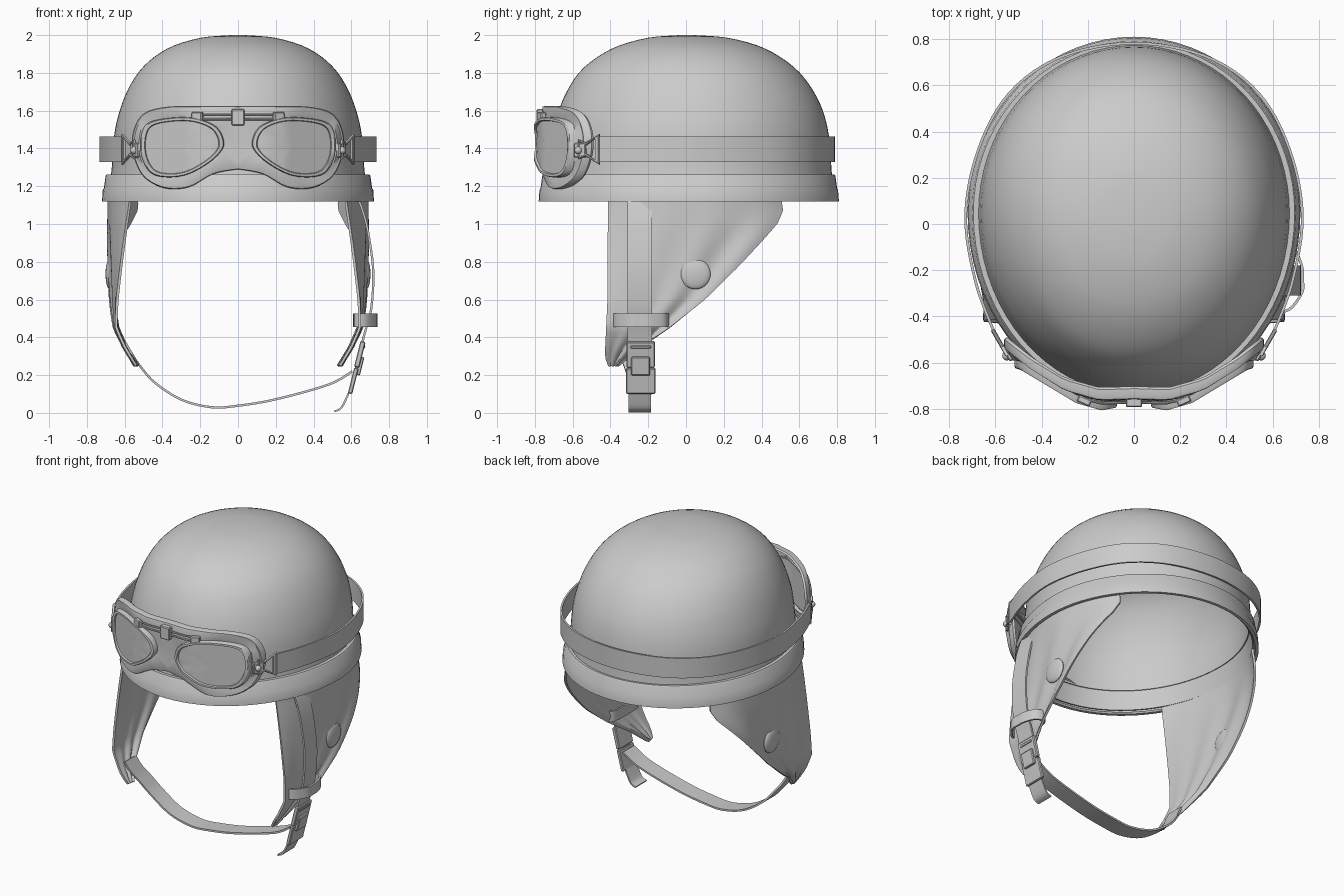
import bpy, bmesh, math
from mathutils import Vector

cube = bpy.data.objects.get("Cube")
if cube:
    bpy.data.objects.remove(cube, do_unlink=True)
made = []


def finish(name, bm, thickness=0.0, mirror=False):
    """Turn a bmesh into an object, optionally thickened or mirrored."""
    if mirror:
        seam = [f for f in bm.faces if all(abs(v.co.x) < .001 for v in f.verts)]
        bmesh.ops.delete(bm, geom=seam, context='FACES')
    bmesh.ops.recalc_face_normals(bm, faces=bm.faces)
    mesh = bpy.data.meshes.new(name)
    bm.to_mesh(mesh)
    bm.free()
    ob = bpy.data.objects.new(name, mesh)
    bpy.context.collection.objects.link(ob)
    if mirror:
        ob.modifiers.new("Mirror", 'MIRROR').use_clip = True
    if thickness:
        mod = ob.modifiers.new("Solidify", 'SOLIDIFY')
        mod.thickness, mod.offset = thickness, 0
    made.append(ob)
    return ob


def smooth(points, steps=5, closed=False):
    """Catmull-Rom curve through the points."""
    pts = [Vector(p) for p in points]
    n, out = len(pts), []
    for i in range(n if closed else n - 1):
        a, b, c, d = [pts[k % n] if closed else pts[min(max(k, 0), n - 1)]
                      for k in (i - 1, i, i + 1, i + 2)]
        for s in range(steps):
            t = s / steps
            out.append(b + (c - a) * t / 2 + (a * 2 - b * 5 + c * 4 - d) * t * t / 2
                       + (b * 3 - a - c * 3 + d) * t ** 3 / 2)
    return out if closed else out + [pts[-1]]


def interp(table, v):
    """Linear lookup in an ascending table of pairs."""
    if v <= table[0][0]:
        return table[0][1]
    for (a, p), (b, q) in zip(table, table[1:]):
        if v <= b:
            return p + (q - p) * (v - a) / (b - a)
    return table[-1][1]


def skin(name, rows, closed=True, cap=False, **options):
    """Bridge successive rows of points with quads."""
    bm = bmesh.new()
    grid = [[bm.verts.new(p) for p in row] for row in rows]
    n = len(rows[0])
    for a, b in zip(grid, grid[1:]):
        for i in range(n if closed else n - 1):
            j = (i + 1) % n
            bm.faces.new((a[i], a[j], b[j], b[i]))
    if cap:
        bm.faces.new(grid[-1])
    return finish(name, bm, **options)


def ribbon(name, path, width, across, thickness=0.012, closed=False):
    """Flat webbing that follows a path."""
    mid, half = smooth(path, 6, closed), Vector(across) * width / 2
    return skin(name, [[p - half for p in mid], [p + half for p in mid]],
                closed=closed, thickness=thickness)


def box(name, centre, size, tilt=(0, 0, 0)):
    bm = bmesh.new()
    bmesh.ops.create_cube(bm, size=1)
    bmesh.ops.scale(bm, vec=size, verts=bm.verts)
    bmesh.ops.bevel(bm, geom=bm.edges[:], offset=.005, segments=1, affect='EDGES')
    ob = finish(name, bm)
    ob.location, ob.rotation_euler = centre, tilt


def ball(name, centre, scale):
    bm = bmesh.new()
    bmesh.ops.create_uvsphere(bm, u_segments=24, v_segments=14, radius=1)
    bmesh.ops.scale(bm, vec=scale, verts=bm.verts)
    finish(name, bm).location = centre


def wire(name, points, radius, closed=False):
    """Round bar bent along the points."""
    data = bpy.data.curves.new(name, 'CURVE')
    data.dimensions, data.bevel_depth, data.bevel_resolution = '3D', radius, 2
    data.use_fill_caps = True
    spline = data.splines.new('POLY')
    spline.points.add(len(points) - 1)
    for p, co in zip(spline.points, points):
        p.co = (*co, 1)
    spline.use_cyclic_u = closed
    ob = bpy.data.objects.new(name, data)
    bpy.context.collection.objects.link(ob)
    made.append(ob)


def oval(z, half, front, back, sides=72):
    """Egg-shaped ring, widest a little behind the middle."""
    mid, ring = 0.07 * half, []
    for i in range(sides):
        t = math.tau * i / sides
        reach = back - mid if math.sin(t) > 0 else mid - front
        ring.append((half * math.cos(t), mid + reach * math.sin(t), z))
    return ring


# Domed shell: height, half width, front, back
dome = [(1.14, .685, -.75, .78), (1.28, .664, -.725, .765), (1.4, .656, -.71, .758),
        (1.5, .645, -.695, .745), (1.6, .62, -.668, .718), (1.7, .582, -.625, .67),
        (1.8, .522, -.56, .595), (1.88, .44, -.465, .495), (1.94, .335, -.35, .375),
        (1.98, .195, -.2, .22), (1.992, .07, -.07, .08), (1.994, .012, -.012, .014)]
skin("shell", [oval(*p) for p in smooth(dome, 3)], cap=True, thickness=0.012)

# Stepped rim band
rim = [(1.13, .69, -.75, .78), (1.12, .7, -.76, .79), (1.12, .72, -.78, .81),
       (1.18, .716, -.776, .805), (1.19, .71, -.77, .8), (1.255, .701, -.761, .791),
       (1.262, .695, -.755, .786), (1.262, .655, -.715, .75)]
skin("rim_band", [oval(*p) for p in rim])

# Ear flaps hanging inside the rim
back_edge = [(.25, -.36), (.35, -.24), (.44, -.1), (.6, .1), (.78, .28),
             (.91, .4), (1, .48), (1.07, .51), (1.14, .5)]
front_edge = [(.25, -.41), (.3, -.43), (.6, -.415), (1.14, -.41)]
flat_side = [(.25, .54), (.35, .6), (.45, .645), (.6, .66), (1, .675)]


def flap_x(y, z):
    w = min(max((1.12 - z) / .67, 0), 1)
    curved = .685 * math.sqrt(1 - ((y - .05) / (.72 if y > .05 else .83)) ** 2)
    return curved * (1 - w) + interp(flat_side, z) * w


def flap_row(side, z):
    lo, hi, row = interp(front_edge, z), interp(back_edge, z), []
    for i in range(33):
        u = i / 32
        y = lo + (hi - lo) * u
        fold = .012 * u * math.sin(u * 19 + z * 3) * min(1, (1.14 - z) * 4)
        row.append((side * (flap_x(y, z) + fold), y, z))
    return row


for side, label in ((1, "left"), (-1, "right")):
    rows = [flap_row(side, .25 + .89 * k / 26) for k in range(27)]
    skin(label + "_ear_flap", rows, closed=False, thickness=.014)
    ball(label + "_flap_stud", (side * (flap_x(.05, .735) + .006), .05, .735),
         (.022, .08, .08))

# Chin strap: outer length, keeper, buckle, tail and the run under the chin
S = -.245
ribbon("outer_strap", [(.632, S, 1.14), (.66, S, 1.07), (.69, S, .95), (.716, S, .75),
                       (.705, S, .55), (.67, S, .42), (.645, S, .32)], .13, (0, 1, 0))
ribbon("strap_keeper", [(.725, -.3, .49), (.73, S, .49), (.725, -.18, .49),
                        (.69, -.11, .49), (.625, -.12, .49), (.62, -.35, .49),
                        (.67, -.37, .49)], .07, (0, 0, 1), closed=True)
TILT = (0, .245, 0)
box("buckle_socket", (.645, S + .005, .31), (.028, .15, .14), TILT)
box("buckle_clip", (.61, S + .005, .17), (.024, .155, .14), TILT)
box("buckle_latch", (.64, S + .005, .25), (.036, .1, .1), TILT)
box("buckle_bar", (.663, S + .005, .35), (.02, .11, .02), TILT)
ribbon("strap_tail", [(.605, S, .15), (.575, S, .08), (.545, S, .025), (.51, S, .008)],
       .12, (0, 1, 0), .01)
ribbon("chin_strap", [(.605, S, .22), (.48, S, .15), (.2, S, .072), (0, S, .038),
                      (-.14, S, .03), (-.3, S, .07), (-.44, S, .16), (-.52, -.27, .25),
                      (-.56, -.3, .31), (-.595, -.31, .37)], .12, (0, 1, 0))

# Goggle outlines for one eye, matched point for point
lens = [(.14, 1.5), (.24, 1.54), (.36, 1.54), (.455, 1.515), (.485, 1.45), (.48, 1.36),
        (.44, 1.29), (.37, 1.27), (.28, 1.28), (.19, 1.325), (.125, 1.38), (.105, 1.43)]
pad = [(0, 1.625), (.2, 1.625), (.38, 1.62), (.5, 1.585), (.555, 1.49), (.555, 1.37),
       (.5, 1.25), (.39, 1.19), (.26, 1.195), (.13, 1.265), (0, 1.29)]
lens = smooth(lens, 5, True)
pad = smooth(pad, 5)
pad += [pad[-1].lerp(pad[0], k / 10) for k in range(1, 10)]
face_curve = [(0, -.757), (.15, -.762), (.3, -.72), (.45, -.63), (.56, -.545)]
lens_curve = [(0, -.78), (.08, -.795), (.14, -.806), (.25, -.775), (.5, -.625)]
CX, CZ = .3, 1.41


def pad_ring(scale, depth):
    ring = []
    for x, z in pad:
        sx = CX + (x - CX) * scale if x > CX else x
        ring.append((sx, interp(face_curve, x) + depth, CZ + (z - CZ) * scale))
    return ring


def lens_ring(scale, depth):
    ring = []
    for x, z in lens:
        sx = CX + (x - CX) * scale
        ring.append((sx, interp(lens_curve, sx) + depth, CZ + (z - CZ) * scale))
    return ring


skin("goggle_pad", [pad_ring(.96, .055), pad_ring(1, .045), pad_ring(1, .015),
                    pad_ring(.98, .002), pad_ring(.95, 0), lens_ring(1.2, .035),
                    lens_ring(1.05, .04)], mirror=True)
skin("goggle_lens_rims", [lens_ring(1.16, .05), lens_ring(1.16, .008), lens_ring(1.13, 0),
                          lens_ring(1.04, 0), lens_ring(1.01, .014)], mirror=True)
skin("goggle_lenses", [lens_ring(s, .012) for s in (1.03, .8, .5, .2, .03)],
     cap=True, mirror=True)

# Nose clip and top bar of the goggles
box("nose_clip", (0, -.772, 1.565), (.07, .04, .085))
for side, label in ((1, "left"), (-1, "right")):
    for z in (1.555, 1.58):
        wire(label + "_bridge_bar", [(0, -.772, z), (side * .14, -.775, z),
                                     (side * .24, -.752, z)], .006)
    box(label + "_bar_clip", (side * .215, -.765, 1.567), (.06, .03, .05),
        (0, 0, side * .4))
    # Hinge ball and wire bracket that hold the elastic
    box(label + "_hinge_plate", (side * .545, -.56, 1.39), (.02, .07, .075),
        (0, 0, -side * .5))
    ball(label + "_hinge_ball", (side * .55, -.57, 1.39), (.02, .02, .02))
    wire(label + "_strap_bracket", [(side * x, y, 1.395 + h) for x, y, h in (
        (.55, -.565, .045), (.57, -.53, .028), (.61, -.46, .075),
        (.61, -.46, -.075), (.57, -.53, -.028), (.55, -.565, -.045))], .009, True)

# Elastic strap round the back of the shell
half = [(.6, -.48), (.685, -.25), (.728, .04), (.67, .33), (.535, .57), (.31, .725)]
loop = half + [(0, .782)] + [(-x, y) for x, y in reversed(half)]
ribbon("goggle_strap", [(x, y, 1.395) for x, y in loop], .135, (0, 0, 1))

# Bake the modifiers, then smooth shading with crisp edges
bpy.ops.object.select_all(action='DESELECT')
for ob in made:
    ob.select_set(True)
bpy.context.view_layer.objects.active = made[0]
bpy.ops.object.convert(target='MESH')
bpy.ops.object.shade_smooth_by_angle(angle=math.radians(35))
